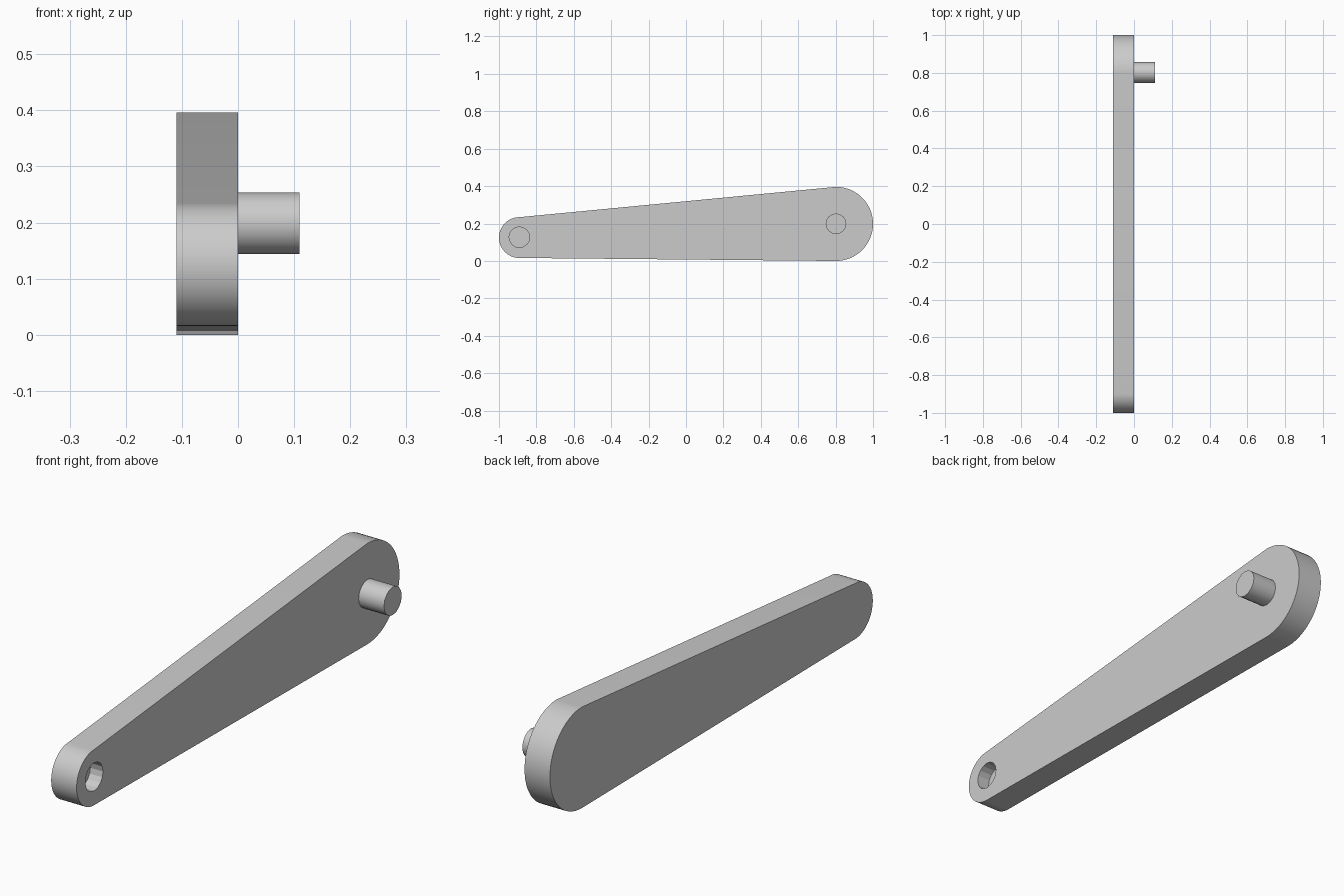
import bpy, bmesh, math
from mathutils import Vector

cube = bpy.data.objects.get("Cube")
if cube:
    bpy.data.objects.remove(cube)

grey = bpy.data.materials.new("plain grey")
grey.use_nodes = True
colour = (0.6, 0.6, 0.6, 1)
grey.diffuse_color = colour
grey.node_tree.nodes["Principled BSDF"].inputs["Base Color"].default_value = colour


def arc(y, z, radius, start, sweep, steps):
    """Points on an arc in the side (y, z) plane."""
    angles = [start + sweep * i / steps for i in range(steps + 1)]
    return [(y + radius * math.cos(a), z + radius * math.sin(a)) for a in angles]


def extrude(name, outline, x0, x1):
    """Solid with a side-view outline, running from x0 to x1."""
    bm = bmesh.new()
    face = bm.faces.new([bm.verts.new((x0, y, z)) for y, z in outline])
    result = bmesh.ops.extrude_face_region(bm, geom=[face])
    moved = [v for v in result["geom"] if isinstance(v, bmesh.types.BMVert)]
    bmesh.ops.translate(bm, verts=moved, vec=Vector((x1 - x0, 0, 0)))
    bmesh.ops.recalc_face_normals(bm, faces=bm.faces)
    mesh = bpy.data.meshes.new(name)
    bm.to_mesh(mesh)
    bm.free()
    mesh.materials.append(grey)
    obj = bpy.data.objects.new(name, mesh)
    bpy.context.collection.objects.link(obj)
    return obj


def smooth(obj):
    bpy.ops.object.select_all(action="DESELECT")
    obj.select_set(True)
    bpy.context.view_layer.objects.active = obj
    bpy.ops.object.shade_smooth_by_angle(angle=math.radians(30))


THICK = 0.11
PIN_R = 0.055

# Tapered arm with a half-round at each end
big_end = arc(0.802, 0.198, 0.198, -math.pi / 2, math.pi, 32)
small_end = arc(-0.891, 0.125, 0.109, math.pi / 2, math.pi, 32)
arm = extrude("crank_arm", big_end + small_end, -THICK, 0)

# Blind socket in the small end
socket = arc(-0.891, 0.127, PIN_R, 0, math.tau, 16)[:-1]
cutter = extrude("socket_cutter", socket, -THICK / 2, 0.05)
cutter.hide_render = True
cutter.hide_viewport = True
cut = arm.modifiers.new("socket", "BOOLEAN")
cut.operation = "DIFFERENCE"
cut.solver = "EXACT"
cut.object = cutter

# Pin on the big end
pin_outline = arc(0.802, 0.199, PIN_R, 0, math.tau, 16)[:-1]
pin = extrude("pin", pin_outline, 0, THICK)

for part in (arm, pin):
    smooth(part)
